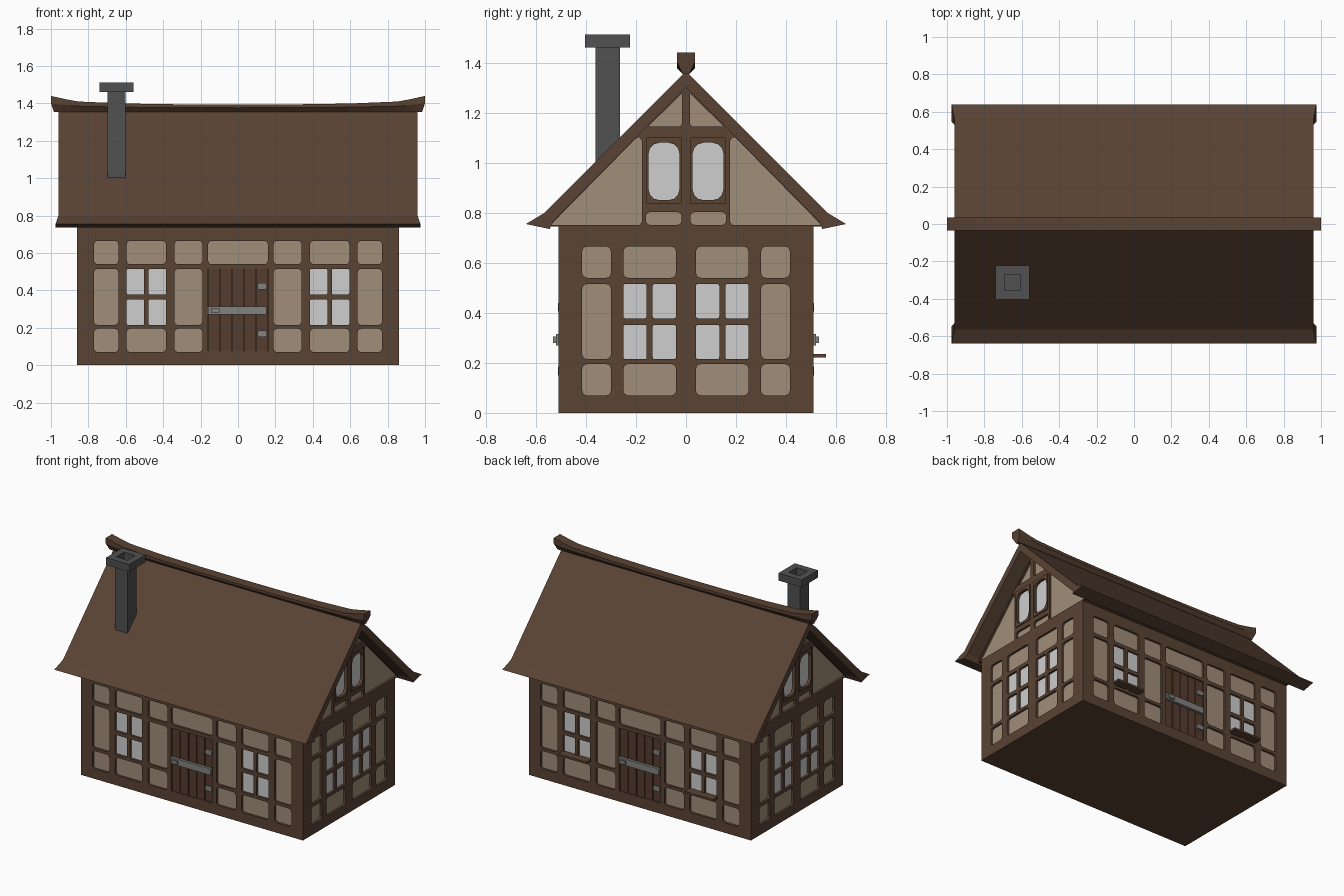
import bpy, bmesh, math
from mathutils import Matrix

if "Cube" in bpy.data.objects:
    bpy.data.objects.remove(bpy.data.objects["Cube"])


def material(name, rgb):
    m = bpy.data.materials.new(name)
    m.diffuse_color = (*rgb, 1)
    m.use_nodes = True
    m.node_tree.nodes["Principled BSDF"].inputs["Base Color"].default_value = m.diffuse_color
    return m


WOOD = material("brown timber", (0.102, 0.056, 0.034))
DOOR = material("door wood", (0.090, 0.045, 0.027))
PLASTER = material("tan plaster", (0.352, 0.266, 0.191))
GLASS = material("pale glass", (0.62, 0.62, 0.62))
STONE = material("dark stone", (0.082, 0.082, 0.082))
METAL = material("grey iron", (0.223, 0.223, 0.22))


def add(name, mesh, mat):
    bm = bmesh.new()
    bm.from_mesh(mesh)
    bmesh.ops.remove_doubles(bm, verts=bm.verts, dist=1e-5)
    bmesh.ops.recalc_face_normals(bm, faces=bm.faces)
    for f in bm.faces:
        f.smooth = False
        f.material_index = 0
    bm.to_mesh(mesh)
    bm.free()
    mesh.materials.clear()
    mesh.materials.append(mat)
    ob = bpy.data.objects.new(name, mesh)
    bpy.context.collection.objects.link(ob)
    return ob


def slab(name, polys, d0, d1, turn, mat):
    """Flat outlines (with holes) extruded from depth d0 to d1, stood up and turned about z."""
    cu = bpy.data.curves.new(name + "_outline", 'CURVE')
    cu.dimensions, cu.fill_mode = '2D', 'BOTH'
    cu.extrude = (d1 - d0) / 2
    for pts in polys:
        sp = cu.splines.new('POLY')
        sp.points.add(len(pts) - 1)
        for p, (u, v) in zip(sp.points, pts):
            p.co = (u, v, 0, 1)
        sp.use_cyclic_u = True
    tmp = bpy.data.objects.new(name + "_outline", cu)
    bpy.context.collection.objects.link(tmp)
    dg = bpy.context.evaluated_depsgraph_get()
    mesh = bpy.data.meshes.new_from_object(tmp.evaluated_get(dg))
    bpy.data.objects.remove(tmp)
    mesh.transform(Matrix.Rotation(math.radians(turn), 4, 'Z')
                   @ Matrix.Rotation(math.pi / 2, 4, 'X')
                   @ Matrix.Translation((0, 0, (d0 + d1) / 2)))
    return add(name, mesh, mat)


def loft(name, rings, mat):
    bm = bmesh.new()
    rows = [[bm.verts.new(p) for p in r] for r in rings]
    n = len(rows[0])
    for a, b in zip(rows, rows[1:]):
        for i in range(n):
            bm.faces.new((a[i], a[(i + 1) % n], b[(i + 1) % n], b[i]))
    bm.faces.new(rows[0])
    bm.faces.new(rows[-1])
    mesh = bpy.data.meshes.new(name)
    bm.to_mesh(mesh)
    bm.free()
    return add(name, mesh, mat)


def rect(x0, z0, x1, z1, r=0.0):
    if r == 0:
        return [(x0, z0), (x1, z0), (x1, z1), (x0, z1)]
    pts = []
    for k, (cx, cz) in enumerate([(x1 - r, z1 - r), (x0 + r, z1 - r),
                                  (x0 + r, z0 + r), (x1 - r, z0 + r)]):
        for s in range(4):
            a = math.pi / 2 * (k + s / 3)
            pts.append((cx + r * math.cos(a), cz + r * math.sin(a)))
    return pts


def flip(pts):
    return [(-u, v) for u, v in pts]


TOP, MID, LOW = (0.54, 0.665), (0.215, 0.515), (0.07, 0.195)

# Solid core behind the timber frame
core = [(-.49, 0), (.49, 0), (.49, .745), (.57, .745), (0, 1.32), (-.57, .745), (-.49, .745)]
loft("house_core", [[(x, y, z) for y, z in core] for x in (-.84, .84)], WOOD)


def wall(name, half, depth, turn, cols, win_cols, door):
    """Timber frame with plaster panels and four-pane windows."""
    cols = cols + [(-b, -a) for a, b in cols]
    panels, panes = [], []
    for a, b in cols:
        for lo, hi in (TOP, MID, LOW):
            if (lo, hi) == MID and (abs(a + b) / 2 > win_cols[0] and abs(a + b) / 2 < win_cols[1]):
                m, h = (a + b) / 2, (lo + hi) / 2
                for x0, x1 in ((a, m - .012), (m + .012, b)):
                    for z0, z1 in ((lo, h - .013), (h + .013, hi)):
                        panes.append(rect(x0, z0, x1, z1, .008))
            else:
                panels.append(rect(a, lo, b, hi, .02))
    holes = panels + panes
    if door:
        over = rect(-.16, TOP[0], .16, TOP[1], .02)
        panels.append(over)
        holes = panels + panes + [rect(-.16, .075, .16, .515)]
    slab(name + "_frame", [rect(-half, 0, half, .745)] + holes, depth - .02, depth, turn, WOOD)
    slab(name + "_plaster", panels, depth - .021, depth - .015, turn, PLASTER)
    slab(name + "_glass", panes, depth - .021, depth - .015, turn, GLASS)


long_cols = [(.19, .34), (.385, .595), (.64, .77)]
short_cols = [(.04, .25), (.30, .415)]
for side, turn in (("front", 0), ("back", 180)):
    wall(side + "_wall", .86, .51, turn, long_cols, (.4, .6), True)
    # Plank door with iron bar and hinges
    w = .064
    planks = [rect(-.16 + i * w + .003, .075, -.16 + (i + 1) * w - .003, .515) for i in range(5)]
    slab(side + "_door_planks", planks, .485, .502, turn, DOOR)
    slab(side + "_door_bar", [rect(-.16, .27, .152, .315)], .50, .52, turn, METAL)
    slab(side + "_door_latch", [rect(-.145, .28, -.10, .305)], .515, .532, turn, METAL)
    slab(side + "_door_hinges", [rect(.103, z, .155, z + .035, .012) for z in (.15, .405)],
         .50, .512, turn, METAL)

# Sills under the back windows only
slab("back_window_sills", [rect(.38, .222, .60, .236), rect(-.60, .222, -.38, .236)],
     .50, .56, 180, WOOD)

for side, turn in (("right", 90), ("left", 270)):
    wall(side + "_wall", .49, .86, turn, short_cols, (.1, .2), False)
    # Gable frame with plaster fields and two rounded windows
    half = [[(.54, .752), (.185, .752), (.175, .765), (.175, 1.085), (.185, 1.10), (.198, 1.10)],
            [(.15, 1.145), (.025, 1.145), (.016, 1.155), (.016, 1.278)],
            rect(.018, .752, .16, .802, .015)]
    fields = half + [flip(p) for p in half]
    pane = rect(.026, .85, .15, 1.08, .045)
    panes = [pane, flip(pane)]
    slab(side + "_gable_frame", [[(-.57, .745), (.57, .745), (0, 1.33)]] + fields + panes,
         .84, .86, turn, WOOD)
    slab(side + "_gable_plaster", fields, .839, .845, turn, PLASTER)
    slab(side + "_gable_glass", panes, .839, .845, turn, GLASS)
    # Raised casing around each gable window
    casing = rect(.018, .835, .158, 1.10)
    slab(side + "_gable_casings", [casing, flip(casing), *panes], .855, .866, turn, WOOD)

# Roof slopes with flared eaves
slope = [(0, 1.365, .96), (.565, .80, .96), (.64, .755, .975),
         (.545, .735, .975), (.53, .768, .96), (0, 1.302, .96)]
for name, s in (("front_roof", -1), ("back_roof", 1)):
    loft(name, [[(e * x, s * y, z) for y, z, x in slope] for e in (-1, 1)], WOOD)

# Ridge beam sweeping up at both ends
rings = []
for x in (-1, -.95, -.9, -.85, -.6, -.3, 0, .3, .6, .85, .9, .95, 1):
    t = 1.393 + .017 * x * x + .03 * max(0, (abs(x) - .8) / .2) ** 1.4
    m = t - .5 * (t - 1.36)
    rings.append([(x, -.035, t), (x, -.035, m), (x * .985, -.013, 1.355),
                  (x * .985, .013, 1.355), (x, .035, m), (x, .035, t)])
loft("ridge_beam", rings, WOOD)

# Hollow chimney with a wider cap
steps = [(.049, .95), (.049, 1.46), (.09, 1.46), (.09, 1.512), (.043, 1.512), (.043, 1.40)]
loft("chimney", [[(-.65 + sx * h, -.313 + sy * h, z)
                  for sx, sy in ((-1, -1), (1, -1), (1, 1), (-1, 1))] for h, z in steps], STONE)
